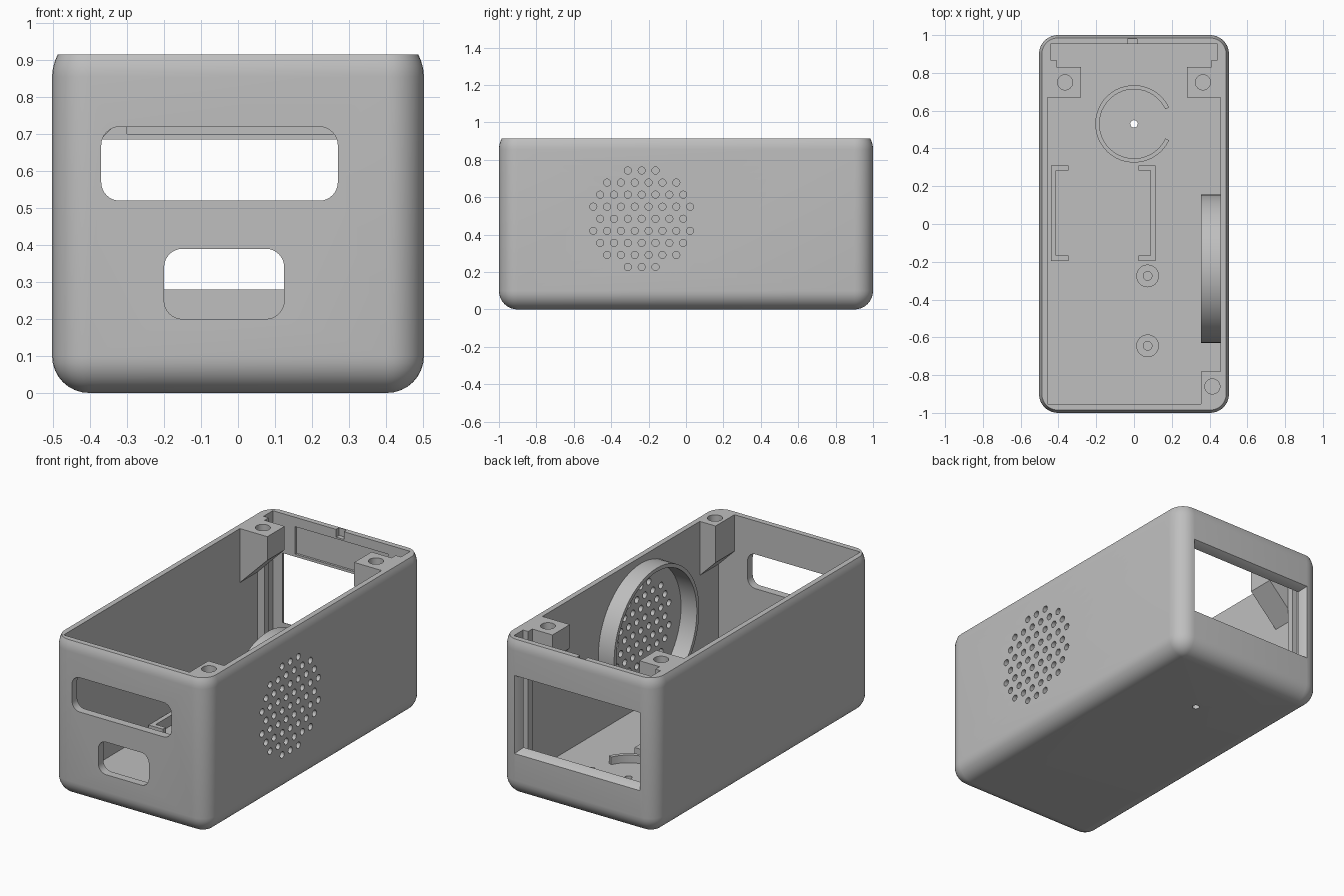
import bpy, bmesh
from math import sin, cos, pi, radians

cube = bpy.data.objects.get("Cube")
if cube:
    bpy.data.objects.remove(cube)

grey = bpy.data.materials.new("plain grey")
grey.use_nodes = True
grey.diffuse_color = (0.52, 0.52, 0.52, 1)
grey.node_tree.nodes["Principled BSDF"].inputs["Base Color"].default_value = (0.52, 0.52, 0.52, 1)

W, L, H = 0.503, 1.0, 0.915       # half width, half length, height
IN_X, IN_Y, FLOOR = 0.457, 0.953, 0.045


def loft(bm, rings, tube=False):
    """Skin matching rings; cap the ends, or wrap round when tube is set."""
    vs = [[bm.verts.new(p) for p in r] for r in rings]
    n = len(vs[0])
    pairs = list(zip(vs, vs[1:])) + ([(vs[-1], vs[0])] if tube else [])
    for a, b in pairs:
        for i in range(n):
            j = (i + 1) % n
            bm.faces.new((a[i], a[j], b[j], b[i]))
    if not tube:
        bm.faces.new(vs[0])
        bm.faces.new(vs[-1])


def box(bm, x0, x1, y0, y1, z0, z1):
    loft(bm, [[(x0, y0, z), (x1, y0, z), (x1, y1, z), (x0, y1, z)] for z in (z0, z1)])


def circle(cx, cy, r, n=32):
    return [(cx + r * cos(2 * pi * i / n), cy + r * sin(2 * pi * i / n)) for i in range(n)]


def rounded(x0, x1, y0, y1, r, n=8):
    pts = []
    corners = ((x1 - r, y1 - r), (x0 + r, y1 - r), (x0 + r, y0 + r), (x1 - r, y0 + r))
    for k, (cx, cy) in enumerate(corners):
        for i in range(n + 1):
            a = (k + i / n) * pi / 2
            pts.append((cx + r * cos(a), cy + r * sin(a)))
    return pts


def on_axis(pts, axis, d):
    if axis == "x":
        return [(d, a, b) for a, b in pts]
    if axis == "y":
        return [(a, d, b) for a, b in pts]
    return [(a, b, d) for a, b in pts]


def prism(bm, pts, axis, d0, d1):
    loft(bm, [on_axis(pts, axis, d) for d in (d0, d1)])


def tube(bm, cx, cy, ro, ri, axis, d0, d1, n=32):
    o, i = circle(cx, cy, ro, n), circle(cx, cy, ri, n)
    loft(bm, [on_axis(p, axis, d) for p, d in ((o, d0), (o, d1), (i, d1), (i, d0))], tube=True)


def make(name, bm):
    bmesh.ops.recalc_face_normals(bm, faces=bm.faces[:])
    me = bpy.data.meshes.new(name)
    bm.to_mesh(me)
    bm.free()
    me.materials.append(grey)
    ob = bpy.data.objects.new(name, me)
    bpy.context.collection.objects.link(ob)
    return ob


def cut(ob, bm):
    cutter = make("cutter", bm)
    cutter.hide_render = True
    mod = ob.modifiers.new("cut", "BOOLEAN")
    mod.operation, mod.solver, mod.object = "DIFFERENCE", "EXACT", cutter
    bpy.context.view_layer.objects.active = ob
    bpy.ops.object.modifier_apply(modifier=mod.name)
    bpy.data.objects.remove(cutter)


# Shell: round bottom edge, slight round at the rim
R = 0.1
levels = [(R * (1 - sin(a)), R * (1 - cos(a))) for a in (pi / 2 * k / 8 for k in range(9))]
levels = [(max(i, 0), z) for i, z in levels]
levels += [(0.015 * t * t, H - 0.06 * (1 - t)) for t in (0, 0.25, 0.5, 0.75, 1)]
bm = bmesh.new()
loft(bm, [on_axis(rounded(-W + i, W - i, -L + i, L - i, max(R - i, 0.002)), "z", z) for i, z in levels])
shell = make("case_shell", bm)

bm = bmesh.new()
box(bm, -IN_X, IN_X, -IN_Y, IN_Y, FLOOR, H + 0.2)
cut(shell, bm)

# Openings in the walls and floor
bm = bmesh.new()
prism(bm, rounded(-0.37, 0.27, 0.52, 0.72, 0.05), "y", -1.1, -0.9)
prism(bm, rounded(-0.2, 0.125, 0.2, 0.39, 0.05), "y", -1.1, -0.9)
loft(bm, [[(-x, y, z0), (x, y, z0), (x, y, z1), (-x, y, z1)] for x, y, z0, z1 in
          ((0.38, 0.93, 0.28, 0.685), (0.38, 0.956, 0.28, 0.685),
           (0.405, L, 0.255, 0.71), (0.405, 1.1, 0.255, 0.71))])
box(bm, -0.3, 0.3, 0.94, 0.966, 0.7, 0.86)
box(bm, -0.035, 0.015, 0.94, 0.98, 0.87, 1)
prism(bm, circle(0, 0.53, 0.02, 16), "z", -0.1, 0.1)
SY, SZ = -0.237, 0.485
for row, count in enumerate((3, 6, 7, 8, 7, 8, 7, 6, 3)):
    for k in range(count):
        y = SY + (k - (count - 1) / 2) * 0.074
        prism(bm, circle(y, SZ + (row - 4) * 0.0645, 0.019, 16), "x", 0.4, 0.6)
cut(shell, bm)

# Speaker collar on the side wall
bm = bmesh.new()
tube(bm, SY, SZ, 0.392, 0.37, "x", 0.355, IN_X + 0.003, 64)
make("speaker_collar", bm)


# Screw bosses with sloping undersides
def boss(name, side, inner, y0, y1, hx, hy):
    bm = bmesh.new()
    low = 0.6
    pts = [(side * IN_X, H), (side * inner, H), (side * inner, low + IN_X - inner), (side * IN_X, low)]
    prism(bm, pts, "y", y0, y1)
    ob = make(name, bm)
    bm = bmesh.new()
    prism(bm, circle(hx, hy, 0.04), "z", H - 0.12, H + 0.1)
    cut(ob, bm)


boss("rear_left_boss", 1, 0.28, 0.67, 0.83, 0.365, 0.75)
boss("rear_right_boss", -1, 0.28, 0.67, 0.83, -0.365, 0.75)
boss("front_left_boss", 1, 0.355, -IN_Y, -0.78, 0.415, -0.86)

# Panel guides beside the rear window
for side, name in ((1, "left_panel_guide"), (-1, "right_panel_guide")):
    bm = bmesh.new()
    pts = [(IN_X, 0.83), (0.41, 0.83), (0.41, 0.868), (0.443, 0.868), (0.443, IN_Y), (IN_X, IN_Y)]
    prism(bm, [(side * x, y) for x, y in pts], "z", FLOOR, H)
    make(name, bm)

# Open ring on the floor
bm = bmesh.new()
gap, steps = radians(25), 40
angles = [gap + (2 * pi - 2 * gap) * k / steps for k in range(steps + 1)]
arc = [(0.205 * cos(a), 0.53 + 0.205 * sin(a)) for a in angles]
arc += [(0.183 * cos(a), 0.53 + 0.183 * sin(a)) for a in reversed(angles)]
prism(bm, arc, "z", FLOOR, FLOOR + 0.045)
make("floor_ring", bm)

# Facing brackets that hold a module
for x, d, name in ((-0.44, 1, "right_bracket"), (0.115, -1, "left_bracket")):
    bm = bmesh.new()
    y0, y1, t = -0.195, 0.31, 0.027
    pts = [(0, y0), (0.092, y0), (0.092, y0 + t), (t, y0 + t),
           (t, y1 - t), (0.092, y1 - t), (0.092, y1), (0, y1)]
    prism(bm, [(x + d * a, b) for a, b in pts], "z", FLOOR, FLOOR + 0.06)
    make(name, bm)

# Hollow posts on the floor
for y, name in ((-0.275, "rear_post"), (-0.645, "front_post")):
    bm = bmesh.new()
    tube(bm, 0.072, y, 0.06, 0.023, "z", FLOOR, FLOOR + 0.08)
    make(name, bm)

# Smooth curved faces, keep hard edges
for ob in bpy.context.scene.objects:
    if ob.type == "MESH":
        ob.select_set(True)
        bpy.context.view_layer.objects.active = ob
bpy.ops.object.shade_smooth_by_angle(angle=radians(30))
